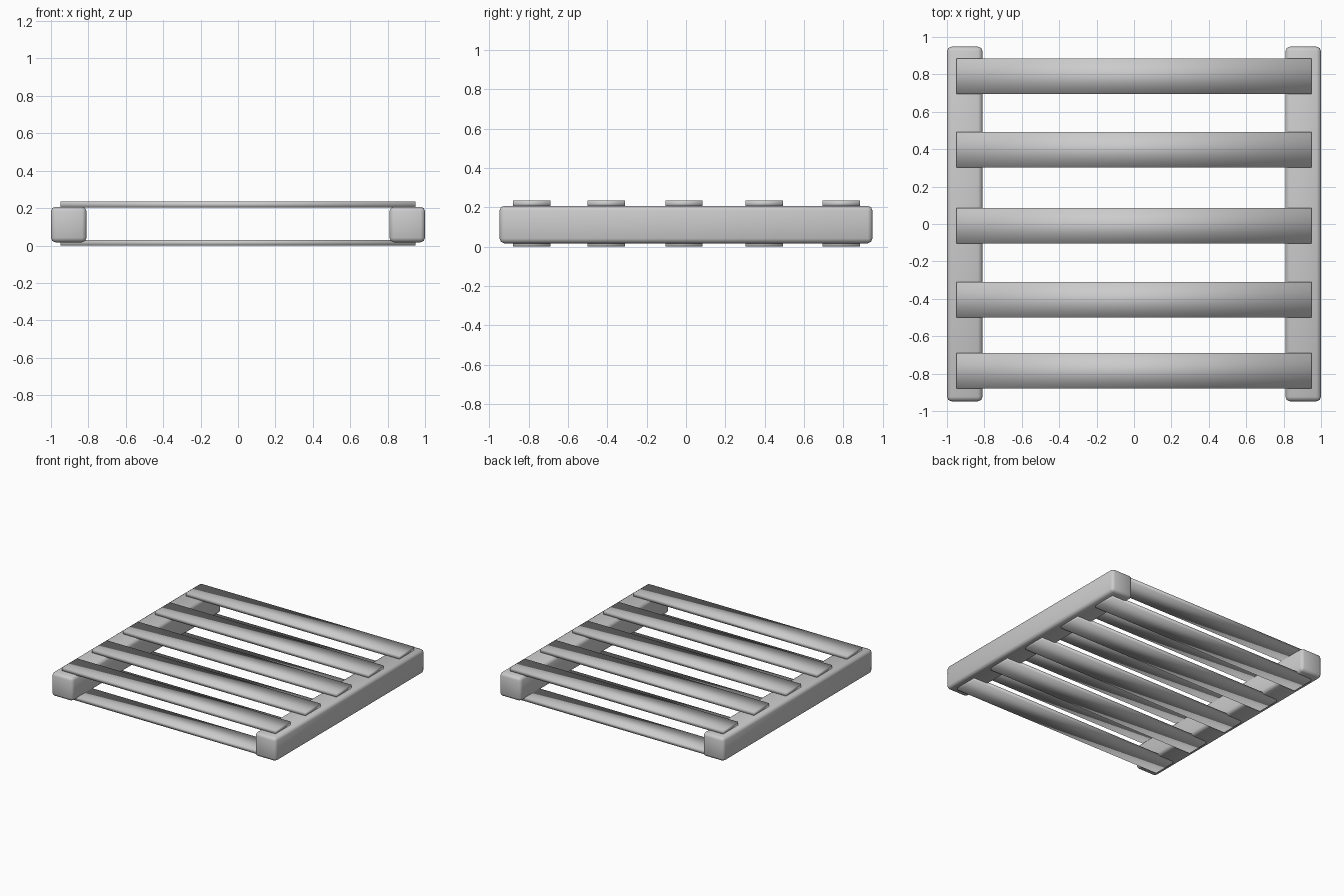
import bpy

cube = bpy.data.objects.get("Cube")
if cube:
    bpy.data.objects.remove(cube, do_unlink=True)

# Plain grey finish
grey = bpy.data.materials.new("plain_grey")
grey.use_nodes = True
grey.diffuse_color = (0.6, 0.6, 0.6, 1)
bsdf = next(n for n in grey.node_tree.nodes if n.type == 'BSDF_PRINCIPLED')
bsdf.inputs["Base Color"].default_value = (0.6, 0.6, 0.6, 1)


def soft_box(name, centre, size, bevel=0):
    """Smooth-shaded box, optionally with rounded edges."""
    bpy.ops.mesh.primitive_cube_add(size=1, location=centre)
    obj = bpy.context.object
    obj.name = name
    obj.scale = size
    bpy.ops.object.transform_apply(location=False, rotation=False, scale=True)
    obj.data.materials.append(grey)
    bpy.ops.object.shade_smooth()
    if bevel:
        mod = obj.modifiers.new("rounded_edges", 'BEVEL')
        mod.width = bevel
        mod.segments = 2
        mod.limit_method = 'NONE'
    return obj


# Two side beams running front to back
for side, x in (("left", 0.905), ("right", -0.905)):
    soft_box(f"{side}_beam", (x, 0, 0.112), (0.19, 1.896, 0.19), 0.024)

# Matching rows of slats above and below the beams
slat_rows = (-0.785, -0.405, -0.01, 0.397, 0.79)
for level, z in (("top", 0.219), ("bottom", 0.015)):
    for i, y in enumerate(slat_rows, 1):
        soft_box(f"{level}_slat_{i}", (0, y, z), (1.9, 0.19, 0.03))
